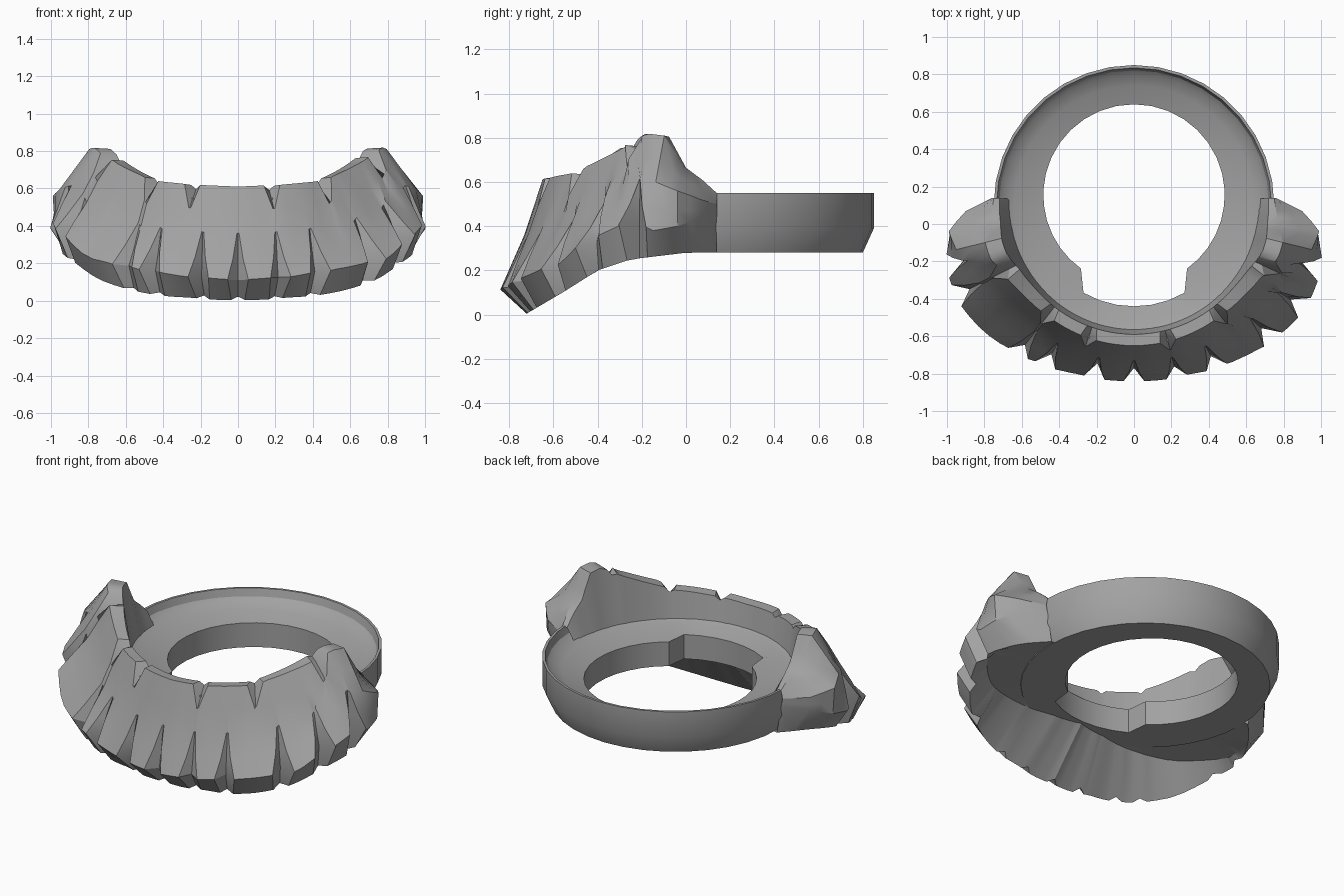
import bpy, bmesh
from math import sin, cos, radians, sqrt

old = bpy.data.objects.get("Cube")
if old:
    bpy.data.objects.remove(old, do_unlink=True)

CENTRE_Y = 0.1
BASE = 0.28
grey = bpy.data.materials.new("stone_grey")
grey.use_nodes = True
grey.diffuse_color = (0.36, 0.36, 0.36, 1)
grey.node_tree.nodes["Principled BSDF"].inputs["Base Color"].default_value = grey.diffuse_color


def loft(name, sections, closed):
    """Skin sections, each a list of (angle, radius, height) points round the centre."""
    bm = bmesh.new()
    rows = [[bm.verts.new((r * sin(radians(a)), CENTRE_Y - r * cos(radians(a)), z))
             for a, r, z in points] for points in sections]
    pairs = list(zip(rows, rows[1:]))
    if closed:
        pairs.append((rows[-1], rows[0]))
    for left, right in pairs:
        count = len(left)
        for i in range(count if closed else count - 1):
            j = (i + 1) % count
            bm.faces.new((left[i], left[j], right[j], right[i]))
    bmesh.ops.recalc_face_normals(bm, faces=bm.faces)
    mesh = bpy.data.meshes.new(name)
    bm.to_mesh(mesh)
    bm.free()
    obj = bpy.data.objects.new(name, mesh)
    mesh.materials.append(grey)
    bpy.context.collection.objects.link(obj)
    bpy.ops.object.select_all(action="DESELECT")
    obj.select_set(True)
    bpy.context.view_layer.objects.active = obj
    bpy.ops.object.shade_smooth_by_angle(angle=radians(28))


def mix(p, q, t):
    return tuple(a + (b - a) * t for a, b in zip(p, q))


def lookup(table, x):
    """Interpolate a table of rows sorted by their first value."""
    x = min(max(x, table[0][0]), table[-1][0])
    for lo, hi in zip(table, table[1:]):
        if x <= hi[0]:
            return mix(lo, hi, (x - lo[0]) / (hi[0] - lo[0]))


# Collar ring: shallow dish, thin raised rim, off-centre hole with a bay at the front
def ring_section(angle):
    a = radians(angle)
    hole = sqrt(0.485 ** 2 - (0.055 * sin(a)) ** 2) - 0.055 * cos(a)
    if abs(angle) <= 30:
        hole = 0.54
    dish = [(hole, .43), (.64, .46), (.70, .485), (.722, .505)]
    rim = [(.735, .55), (.75, .55), (.75, .39), (.7, BASE)]
    return [(angle, *p) for p in dish + rim + [(hole, BASE)]]


loft("collar_ring", [ring_section(a) for a in range(-180, 180, 10)], True)

# Foot height depends on depth only, falling towards the front
FOOT_HEIGHT = [(-.72, .005), (-.55, .105), (-.4, .2), (-.25, .25), (0, BASE)]

# Flared skirt keys: angle, crest inner radius, crest outer radius, crest height,
# middle radius and height, lip radius and height, foot radius, root radius
KEYS = [
    (0, .69, .75, .61, .83, .36, .94, .11, .82, .56),
    (18, .69, .75, .62, .84, .37, .95, .13, .84, .62),
    (36, .69, .75, .64, .85, .40, 1.0, .18, .92, .75),
    (50, .69, .76, .70, .88, .45, 1.05, .23, .98, .86),
    (60, .70, .78, .75, .91, .52, 1.07, .34, 1.0, .90),
    (70, .73, .82, .82, .94, .62, 1.06, .42, 1.0, .94),
    (76, .73, .82, .81, .98, .60, 1.03, .38, .94, .90),
    (82, .72, .78, .67, 1.0, .56, .99, .40, .86, .83),
    (88, .72, .76, .61, .90, .52, .89, .44, .78, .76),
    (93, .72, .75, .55, .76, .50, .75, .45, .72, .71),
]
# Notch angle and depth along the lip; notch angles along the crest
LIP = {-72: .09, -63: .08, -38: .06, -29: .07, -13: .08,
       0: .07, 14: .06, 27: .07, 46: .09, 59: .09, 71: .1}
CREST = (-63, -38, -19, 14, 38, 65)
HALF = 2.5
# Notch width at each row, so that grooves narrow to a point
LIP_WIDTH = (1, 1, 1, 1, .15, .7, 1.35, 1, 1, 1)
CREST_WIDTH = (1, .9, 1.35, .15, 1, 1, 1, 1, 1, 1)


def skirt_section(notch, side):
    angle = notch + side * HALF
    k = lookup(KEYS, abs(angle))
    crest_in, crest_out = (k[1], k[3] - 0.005), (k[2], k[3])
    middle, lip, foot, root = (k[4], k[5]), (k[6], k[7]), k[8], k[9]
    upper, lower = mix(crest_out, middle, 0.5), mix(middle, lip, 0.55)
    # Chipped grooves pull the groove line in towards the body
    if notch in LIP and side == 0:
        depth = LIP[notch]
        lower = (lower[0] - depth * 0.55, lower[1] - 0.01)
        lip = (lip[0] - depth, lip[1])
        foot -= depth * 0.4
    if notch in CREST and side == 0:
        crest_out = (crest_out[0] - 0.045, crest_out[1] - 0.04)
        crest_in = (crest_in[0], crest_in[1] - 0.02)
    foot_y = CENTRE_Y - foot * cos(radians(angle))
    points = [(0.66, 0.45), crest_in, crest_out, upper, middle, lower, lip,
              (foot, lookup(FOOT_HEIGHT, foot_y)[1]), (root, BASE),
              (min(root, 0.69), BASE + 0.005)]
    widths = [1] * len(points)
    for group, taper in ((LIP, LIP_WIDTH), (CREST, CREST_WIDTH)):
        if notch in group:
            widths = [w * t for w, t in zip(widths, taper)]
    return [(notch + side * HALF * w, *p) for w, p in zip(widths, points)]


notches = set(LIP) | set(CREST)
stations = [(n, side) for n in notches for side in (-1, 0, 1)]
plain = list(range(-80, 81, 4)) + [s * a for s in (-1, 1) for a in (82, 85, 88, 93)]
stations += [(a, 0) for a in plain if all(abs(a - n) > HALF + 1 for n in notches)]
stations.sort(key=lambda s: s[0] + s[1] * HALF)
loft("flared_skirt", [skirt_section(*s) for s in stations], False)
